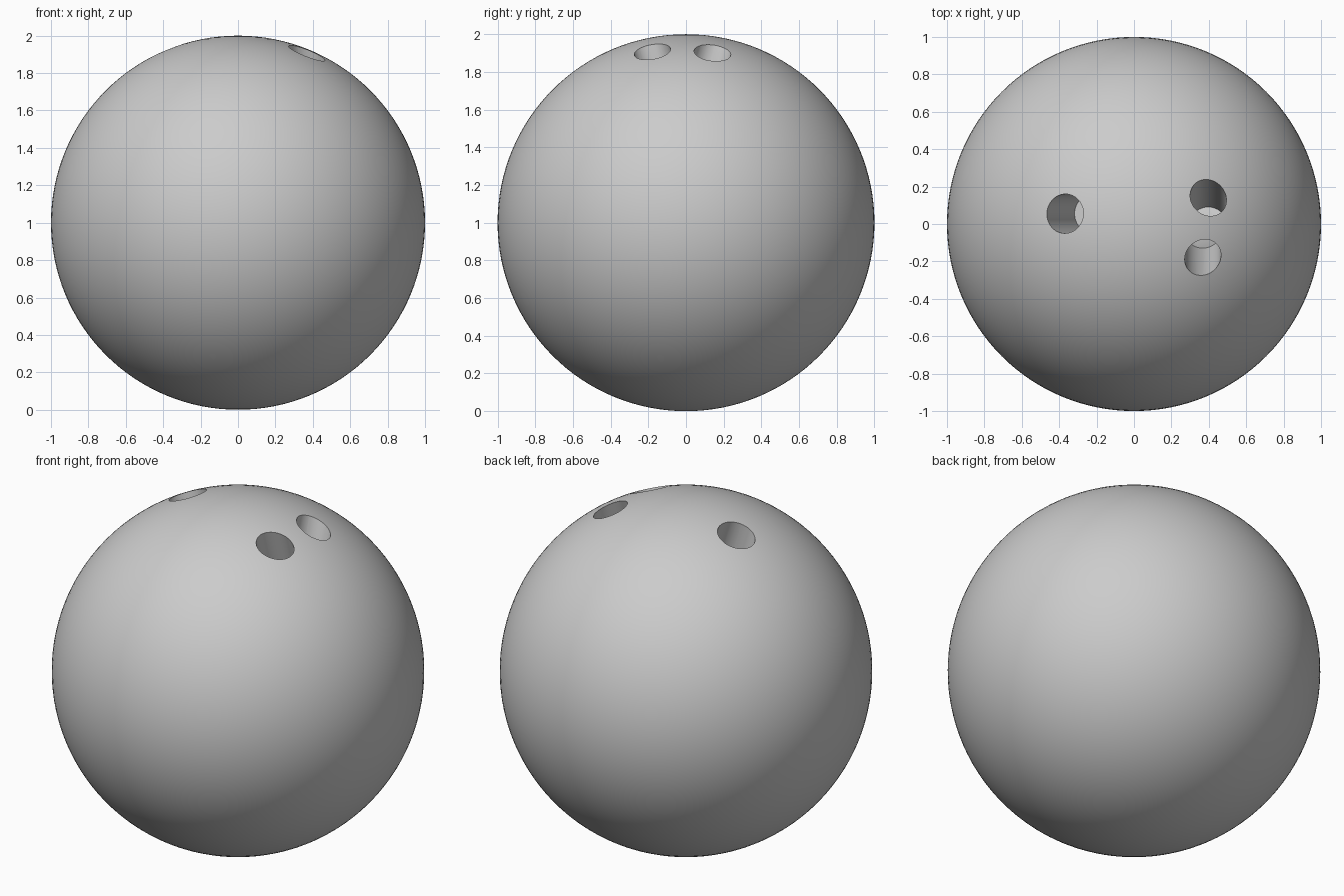
import bpy, math
from mathutils import Vector

if "Cube" in bpy.data.objects:
    bpy.data.objects.remove(bpy.data.objects["Cube"])

# ball
bpy.ops.mesh.primitive_uv_sphere_add(segments=128, ring_count=64, radius=1, location=(0, 0, 1))
ball = bpy.context.object
ball.name = "ball"


def drill(name, x, y, radius, lean, depth):
    """Cut a blind hole whose mouth is centred at (x, y) on the upper surface."""
    mouth = Vector((x, y, 1 + math.sqrt(1 - x * x - y * y)))
    axis = Vector((lean[0], lean[1], 1)).normalized()
    above = 0.2
    bpy.ops.mesh.primitive_cylinder_add(
        vertices=48, radius=radius, depth=depth + above,
        location=mouth + axis * (above - depth) / 2,
        rotation=axis.to_track_quat('Z', 'Y').to_euler())
    cutter = bpy.context.object
    cutter.name = name
    mod = ball.modifiers.new(name, 'BOOLEAN')
    mod.operation = 'DIFFERENCE'
    mod.solver = 'EXACT'
    mod.object = cutter
    bpy.context.view_layer.objects.active = ball
    bpy.ops.object.modifier_apply(modifier=mod.name)
    bpy.data.objects.remove(cutter, do_unlink=True)


# thumb hole and two finger holes
drill("thumb_hole", -0.37, 0.055, 0.105, (-0.32, 0), 0.5)
drill("finger_hole_back", 0.397, 0.142, 0.097, (0, 0.3), 0.5)
drill("finger_hole_front", 0.368, -0.18, 0.097, (0, -0.3), 0.5)

# smooth surface with crisp hole rims
bpy.ops.object.select_all(action='DESELECT')
ball.select_set(True)
bpy.context.view_layer.objects.active = ball
bpy.ops.object.shade_smooth_by_angle(angle=math.radians(35))
